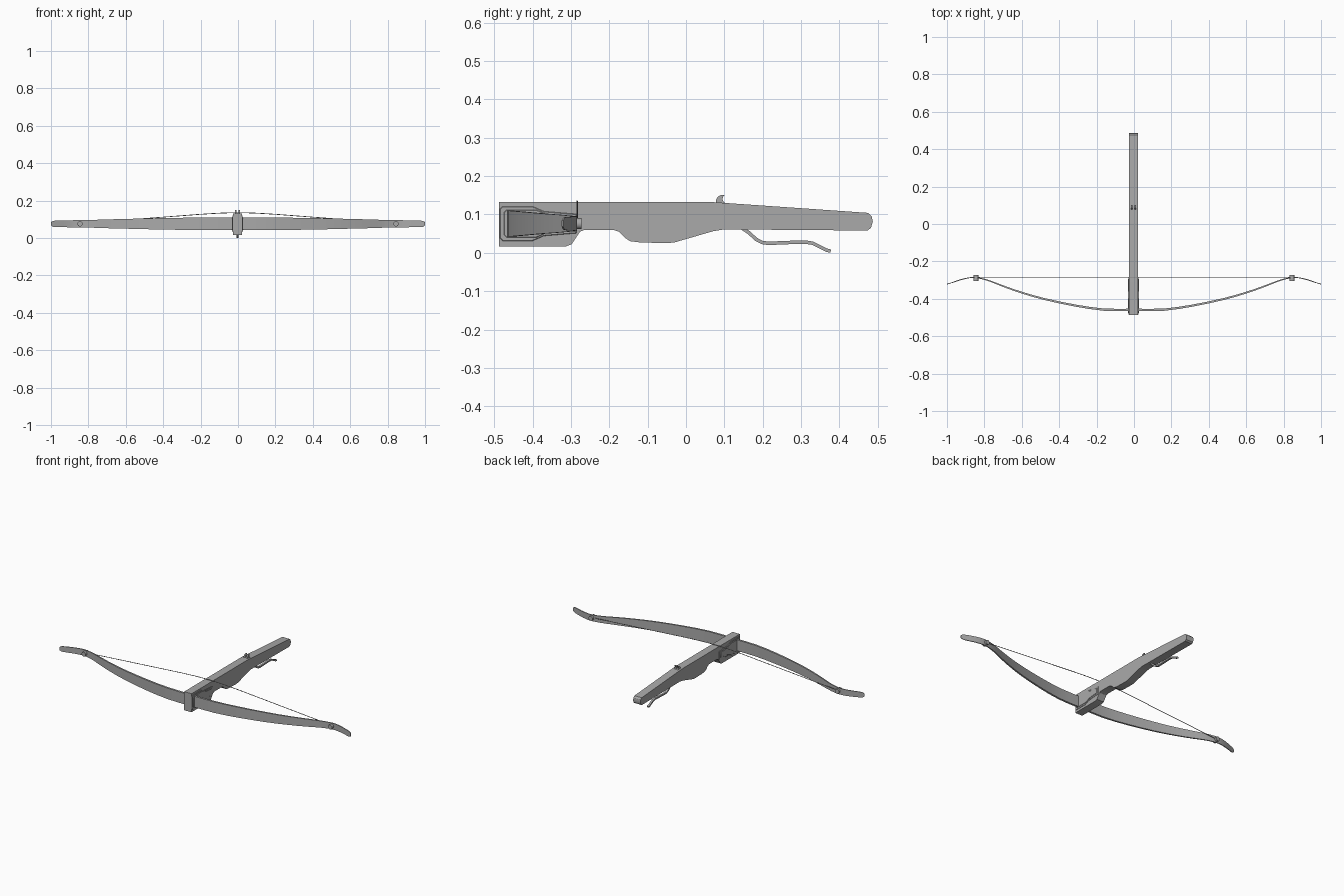
import bpy, bmesh, math
from mathutils import Vector

if "Cube" in bpy.data.objects:
    bpy.data.objects.remove(bpy.data.objects["Cube"])

CX = -0.003   # centre line of the stock
ZB = 0.076    # height of the bow

grey = bpy.data.materials.new("dark_grey")
grey.diffuse_color = (0.4, 0.4, 0.4, 1)
grey.use_nodes = True
grey.node_tree.nodes["Principled BSDF"].inputs["Base Color"].default_value = grey.diffuse_color


def finish(name, bm, bevel=0.0):
    bmesh.ops.recalc_face_normals(bm, faces=bm.faces)
    me = bpy.data.meshes.new(name)
    bm.to_mesh(me)
    bm.free()
    ob = bpy.data.objects.new(name, me)
    bpy.context.collection.objects.link(ob)
    me.materials.append(grey)
    if bevel:
        m = ob.modifiers.new("bevel", 'BEVEL')
        m.width = bevel
        m.segments = 1
        m.limit_method = 'ANGLE'
        m.angle_limit = math.radians(50)
    bpy.context.view_layer.objects.active = ob
    ob.select_set(True)
    bpy.ops.object.shade_smooth_by_angle(angle=math.radians(30))
    ob.select_set(False)
    return ob


def prism(name, pts, cx, width, bevel=0.0):
    """Side profile of (y, z) points, extruded across x."""
    bm = bmesh.new()
    f = bm.faces.new([bm.verts.new((cx - width / 2, y, z)) for y, z in pts])
    r = bmesh.ops.extrude_face_region(bm, geom=[f])
    vs = [v for v in r['geom'] if isinstance(v, bmesh.types.BMVert)]
    bmesh.ops.translate(bm, verts=vs, vec=(width, 0, 0))
    return finish(name, bm, bevel)


def tube(name, pts, radius):
    cu = bpy.data.curves.new(name, 'CURVE')
    cu.dimensions = '3D'
    cu.bevel_depth = radius
    cu.bevel_resolution = 2
    cu.use_fill_caps = True
    cu.materials.append(grey)
    sp = cu.splines.new('POLY')
    sp.points.add(len(pts) - 1)
    for p, co in zip(sp.points, pts):
        p.co = (*co, 1)
    ob = bpy.data.objects.new(name, cu)
    bpy.context.collection.objects.link(ob)
    return ob


# Wooden stock
prism("stock", [
    (-0.487, 0.017), (-0.312, 0.017), (-0.298, 0.022), (-0.285, 0.042), (-0.276, 0.055),
    (-0.264, 0.06), (-0.19, 0.06), (-0.175, 0.055), (-0.158, 0.038), (-0.145, 0.03),
    (-0.12, 0.027), (-0.05, 0.025), (-0.03, 0.027), (0.07, 0.056), (0.10, 0.061),
    (0.473, 0.058), (0.482, 0.065), (0.487, 0.081), (0.484, 0.095), (0.475, 0.104),
    (0.10, 0.13), (0.07, 0.132), (-0.487, 0.132)], CX, 0.050)

# Raised cheek plates where the bow passes through
for side, s in (("left", -1), ("right", 1)):
    for n, (a, b, h, out) in enumerate(((-0.485, -0.285, 0.045, 0.0275),
                                        (-0.475, -0.295, 0.036, 0.0300))):
        mid = a + 0.085
        half = [(a, h - 0.007), (a + 0.007, h), (mid, h), (mid + 0.03, h - 0.013), (b, h - 0.02)]
        pts = [(y, ZB + d) for y, d in half] + [(y, ZB - d) for y, d in reversed(half)]
        prism(f"{side}_cheek_plate_{n + 1}", pts, CX + s * (out + 0.02) / 2, out - 0.02, 0.0015)

# Recurved bow: x, y, half height, thickness
stations = [(0, -0.459, 0.034, 0.013), (0.16, -0.458, 0.034, 0.012), (0.32, -0.435, 0.032, 0.011),
            (0.48, -0.401, 0.029, 0.010), (0.60, -0.367, 0.026, 0.009), (0.70, -0.332, 0.0235, 0.008),
            (0.77, -0.305, 0.021, 0.007), (0.815, -0.292, 0.020, 0.006), (0.85, -0.286, 0.0195, 0.005),
            (0.885, -0.288, 0.019, 0.005), (0.93, -0.299, 0.018, 0.005), (0.975, -0.314, 0.017, 0.004),
            (0.991, -0.319, 0.014, 0.004), (1.0, -0.322, 0.008, 0.004)]


def limb_points(sts):
    """Round the bend between stations."""
    out = []
    for i in range(len(sts) - 1):
        p = [Vector(sts[max(0, min(len(sts) - 1, i + k))]) for k in (-1, 0, 1, 2)]
        for t in (0, 0.5):
            out.append(0.5 * (2 * p[1] + (p[2] - p[0]) * t + (2 * p[0] - 5 * p[1] + 4 * p[2] - p[3]) * t * t
                              + (3 * p[1] - p[0] - 3 * p[2] + p[3]) * t ** 3))
    return out + [Vector(sts[-1])]


full = [(-x, y, h, t) for x, y, h, t in reversed(stations[1:])] + stations
bm = bmesh.new()
rings = []
path = limb_points(full)
for i, p in enumerate(path):
    q, r = path[max(i - 1, 0)], path[min(i + 1, len(path) - 1)]
    tan = Vector((r[0] - q[0], r[1] - q[1])).normalized()
    nx, ny = -tan.y * p[3] / 2, tan.x * p[3] / 2
    rings.append([bm.verts.new((p[0] + s * nx, p[1] + s * ny, ZB + d * p[2]))
                  for s, d in ((-1, -1), (1, -1), (1, 1), (-1, 1))])
for a, b in zip(rings, rings[1:]):
    for k in range(4):
        bm.faces.new((a[k], a[(k + 1) % 4], b[(k + 1) % 4], b[k]))
bm.faces.new(rings[0])
bm.faces.new(rings[-1])
finish("bow", bm)

# String posts through the bow tips
for side, s in (("left", -1), ("right", 1)):
    bpy.ops.mesh.primitive_cylinder_add(vertices=20, radius=0.014, depth=0.034,
                                        location=(s * 0.845, -0.289, ZB), rotation=(math.pi / 2, 0, 0))
    bpy.context.object.name = side + "_string_post"
    bpy.context.object.data.materials.append(grey)
    bpy.ops.object.shade_smooth_by_angle()

# Bow string, riding over the top of the stock
half = [(0.845, ZB + 0.002), (0.45, 0.108), (0.2, 0.127), (0.1, 0.133), (0.04, 0.135)]
tube("string", [(-x, -0.284, z) for x, z in half] + [(x, -0.284, z) for x, z in reversed(half)], 0.0019)

# Two-pronged string catch
for side, s in (("left", -1), ("right", 1)):
    prism(side + "_catch_prong", [
        (0.077, 0.125), (0.079, 0.140), (0.084, 0.147), (0.092, 0.151), (0.101, 0.151),
        (0.097, 0.146), (0.095, 0.140), (0.098, 0.133), (0.108, 0.125)], CX + s * 0.009, 0.008)
prism("catch_base", [(0.082, 0.12), (0.082, 0.136), (0.096, 0.136), (0.096, 0.12)], CX, 0.014)

# Long trigger lever under the stock
lever = [(0.145, 0.065), (0.163, 0.053), (0.183, 0.035), (0.198, 0.027), (0.215, 0.0245), (0.26, 0.0265),
         (0.31, 0.028), (0.33, 0.025), (0.35, 0.015), (0.366, 0.007), (0.377, 0.004)]
upper, lower = [], []
for i, (y, z) in enumerate(lever):
    a, b = lever[max(i - 1, 0)], lever[min(i + 1, len(lever) - 1)]
    n = Vector((a[1] - b[1], b[0] - a[0])).normalized() * 0.0045
    upper.append((y + n.x, z + n.y))
    lower.append((y - n.x, max(0, z - n.y)))
prism("trigger_lever", upper + lower[::-1], CX, 0.012)
